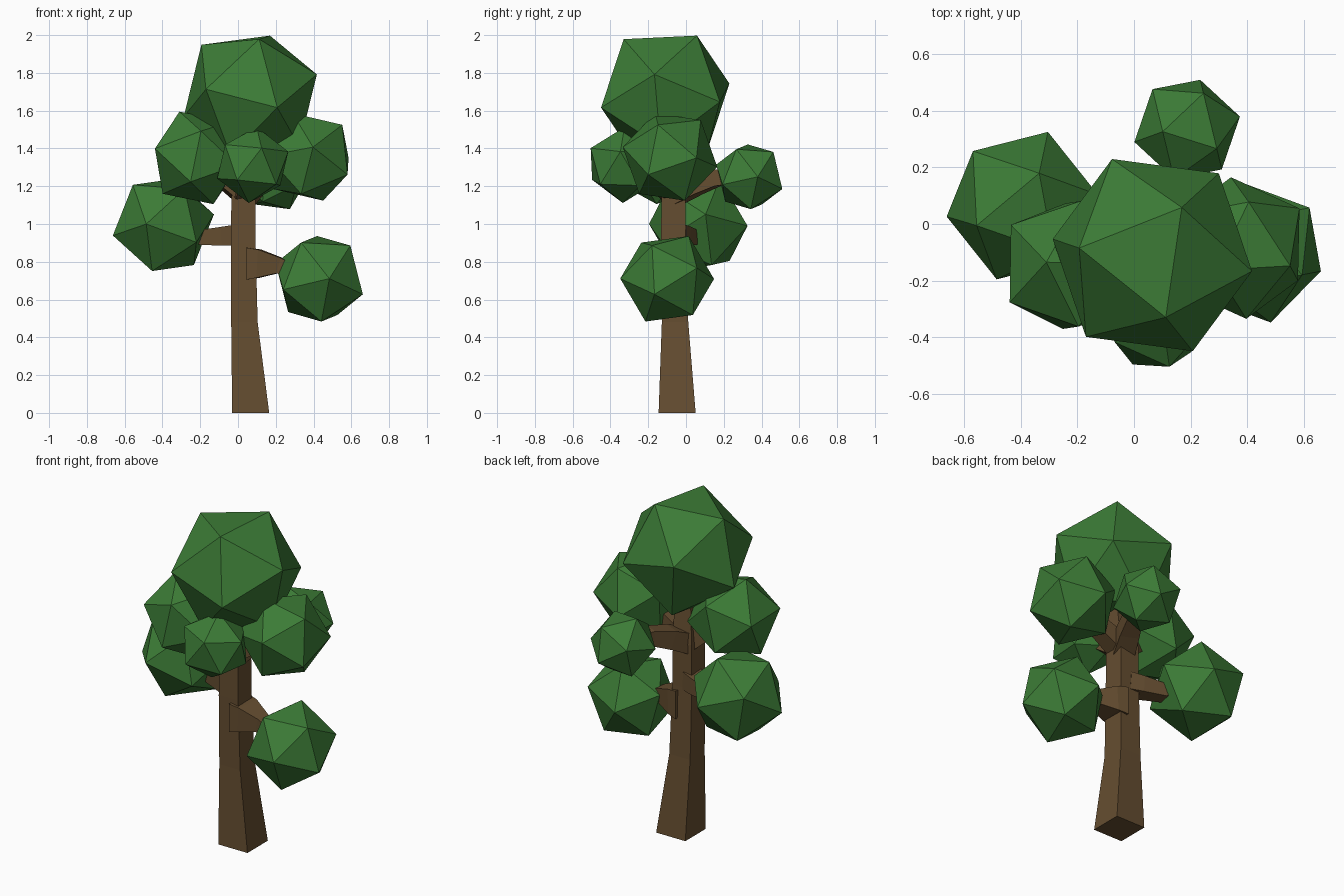
import bpy, bmesh
from mathutils import Vector, Matrix

if "Cube" in bpy.data.objects:
    bpy.data.objects.remove(bpy.data.objects["Cube"])


def material(name, rgb):
    m = bpy.data.materials.new(name)
    m.diffuse_color = (*rgb, 1)
    m.use_nodes = True
    m.node_tree.nodes["Principled BSDF"].inputs["Base Color"].default_value = m.diffuse_color
    return m


BARK = material("bark", (0.13, 0.075, 0.03))
LEAF = material("leaf", (0.045, 0.20, 0.037))


def finish(bm, name, mat):
    bmesh.ops.recalc_face_normals(bm, faces=bm.faces)
    me = bpy.data.meshes.new(name)
    bm.to_mesh(me)
    bm.free()
    me.materials.append(mat)
    ob = bpy.data.objects.new(name, me)
    bpy.context.collection.objects.link(ob)
    return ob


def basis(a, b):
    """Rotation whose z axis is a and whose x axis leans towards b."""
    z = Vector(a).normalized()
    x = Vector(b)
    x = (x - z * x.dot(z)).normalized()
    return Matrix((x, z.cross(x), z)).transposed()


def leaf_clump(name, centre, radius, a, b):
    """Icosahedron with one corner along a and a neighbouring corner towards b."""
    bm = bmesh.new()
    bmesh.ops.create_icosphere(bm, subdivisions=1, radius=radius)
    bm.verts.ensure_lookup_table()
    v0 = bm.verts[0]
    v1 = v0.link_edges[0].other_vert(v0)
    rot = basis(a, b) @ basis(v0.co, v1.co).transposed()
    for v in bm.verts:
        v.co = rot @ v.co + Vector(centre)
    finish(bm, name, LEAF)


def limb(name, path, flat=False):
    """Square tube through (x, y, z, half width) points."""
    bm = bmesh.new()
    pts = [Vector(p[:3]) for p in path]
    rings = []
    for i, p in enumerate(path):
        d = pts[min(i + 1, len(pts) - 1)] - pts[max(i - 1, 0)]
        if flat:
            side, up = Vector((1, 0, 0)), Vector((0, 1, 0))
        else:
            side = d.cross(Vector((0, 0, 1))).normalized()
            up = side.cross(d).normalized()
        rings.append([bm.verts.new(pts[i] + (side * s + up * t) * p[3])
                      for s, t in ((-1, -1), (1, -1), (1, 1), (-1, 1))])
    for r, q in zip(rings, rings[1:]):
        for k in range(4):
            n = (k + 1) % 4
            bm.faces.new((r[k], r[n], q[n], q[k]))
    bm.faces.new(rings[0])
    bm.faces.new(rings[-1])
    finish(bm, name, BARK)


# trunk
limb("trunk", [(0.067, -0.047, 0, 0.098), (0.034, -0.058, 0.48, 0.07),
               (0.028, -0.067, 0.9, 0.065), (0.028, -0.067, 1.17, 0.063),
               (0.05, -0.09, 1.5, 0.05)], flat=True)

# branches
limb("lower_right_branch", [(0.05, -0.065, 0.79, 0.085), (0.11, -0.07, 0.79, 0.075),
                            (0.22, -0.085, 0.78, 0.042), (0.34, -0.1, 0.73, 0.03)])
limb("left_branch", [(0.0, -0.05, 0.94, 0.055), (-0.07, -0.02, 0.935, 0.05),
                     (-0.19, 0.02, 0.93, 0.04), (-0.3, 0.05, 0.97, 0.03)])
limb("back_branch", [(0.03, -0.06, 1.16, 0.06), (0.08, 0.05, 1.21, 0.055),
                     (0.13, 0.16, 1.245, 0.045), (0.18, 0.29, 1.25, 0.03)])
limb("upper_left_branch", [(0.02, -0.07, 1.17, 0.055), (-0.2, -0.13, 1.33, 0.035)])
limb("upper_right_branch", [(0.04, -0.07, 1.17, 0.055), (0.33, -0.085, 1.33, 0.035)])
limb("front_branch", [(0.03, -0.08, 1.17, 0.055), (0.075, -0.3, 1.3, 0.03)])

# foliage clumps: centre, radius, and two corner directions
leaf_clump("crown_leaves", (0.065, -0.11, 1.68), 0.374, (0.105, 0.17, 0.32), (0.045, -0.22, 0.29))
leaf_clump("upper_left_leaves", (-0.22, -0.145, 1.35), 0.261, (-0.09, 0.01, 0.245), (-0.22, -0.135, 0.04))
leaf_clump("front_leaves", (0.078, -0.33, 1.312), 0.202, (0.047, -0.175, 0.09), (-0.078, -0.17, -0.072))
leaf_clump("upper_right_leaves", (0.37, -0.085, 1.355), 0.257, (0.215, 0.14, -0.005), (0.18, -0.064, 0.17))
leaf_clump("lower_right_leaves", (0.43, -0.10, 0.71), 0.254, (0.225, -0.065, -0.08), (0.045, -0.255, 0.005))
leaf_clump("left_leaves", (-0.395, 0.065, 0.995), 0.276, (0.06, 0.115, 0.245), (0.09, 0.26, -0.01))
leaf_clump("back_leaves", (0.188, 0.335, 1.25), 0.192, (0.187, 0.045, 0), (0.042, 0.175, -0.065))
